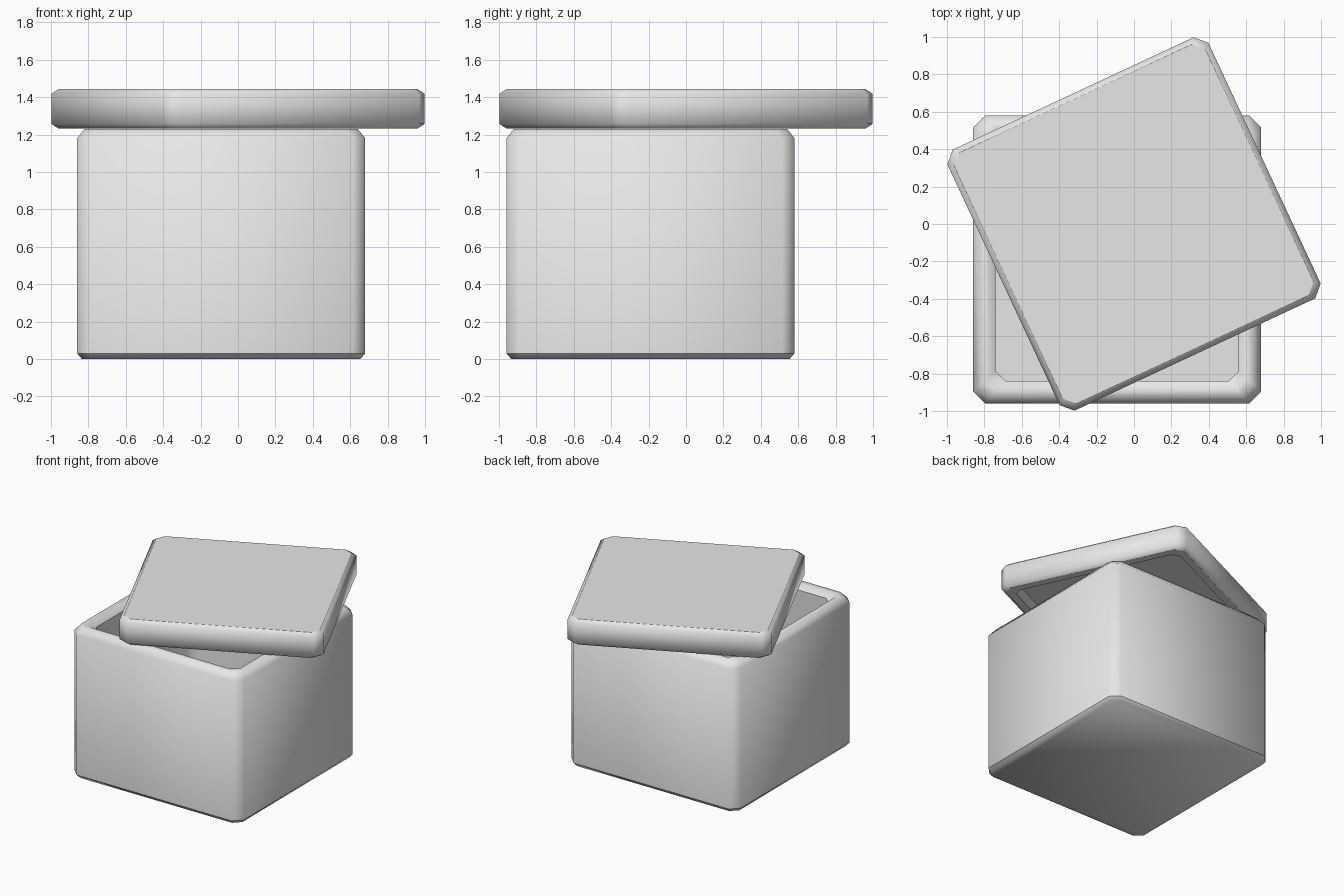
import bpy
import bmesh
import math

cube = bpy.data.objects.get("Cube")
if cube:
    bpy.data.objects.remove(cube, do_unlink=True)

# One plain grey for the whole container
grey = bpy.data.materials.new("light_grey")
grey.use_nodes = True
colour = (0.8, 0.8, 0.8, 1)
grey.diffuse_color = colour
grey.node_tree.nodes["Principled BSDF"].inputs["Base Color"].default_value = colour


def square_ring(bm, half, cut, z):
    """Square outline with cut corners, counter-clockwise."""
    inner = half - cut
    ring = []
    for quarter in range(4):
        c, s = round(math.cos(quarter * math.pi / 2)), round(math.sin(quarter * math.pi / 2))
        for x, y in ((half, inner), (inner, half)):
            ring.append(bm.verts.new((x * c - y * s, x * s + y * c, z)))
    return ring


def stacked_shell(name, profile, sharp, location, turn=0):
    """Skin rings of (half width, corner cut, height), cap both ends, crease the sharp rings."""
    bm = bmesh.new()
    rings = [square_ring(bm, *row) for row in profile]
    for low, high in zip(rings, rings[1:]):
        for i in range(len(low)):
            j = (i + 1) % len(low)
            bm.faces.new((low[i], low[j], high[j], high[i]))
    bm.faces.new(rings[0][::-1])
    bm.faces.new(rings[-1])
    bmesh.ops.recalc_face_normals(bm, faces=bm.faces)
    for face in bm.faces:
        face.smooth = True
    for k in sharp:
        for i, vert in enumerate(rings[k]):
            bm.edges.get((vert, rings[k][i - 1])).smooth = False
    mesh = bpy.data.meshes.new(name)
    bm.to_mesh(mesh)
    bm.free()
    mesh.materials.append(grey)
    obj = bpy.data.objects.new(name, mesh)
    obj.location = location
    obj.rotation_euler.z = turn
    bpy.context.collection.objects.link(obj)
    return obj


# Hollow box: bottom bevel, walls, rounded rim, inner walls, floor
stacked_shell("box_body", [
    (0.745, 0.055, 0), (0.77, 0.065, 0.03), (0.77, 0.065, 1.18),
    (0.73, 0.06, 1.23), (0.69, 0.055, 1.23), (0.65, 0.055, 1.19),
    (0.65, 0.055, 0.12),
], sharp=(1, 5, 6), location=(-0.09, -0.19, 0))

# Turned lid: recessed underside, lip, bevelled sides, flat top
stacked_shell("lid", [
    (0.68, 0.05, 0.1), (0.68, 0.05, 0), (0.74, 0.055, 0),
    (0.77, 0.06, 0.025), (0.77, 0.06, 0.185), (0.74, 0.055, 0.21),
], sharp=(0, 1, 2, 5), location=(0, 0, 1.232), turn=math.radians(25))
